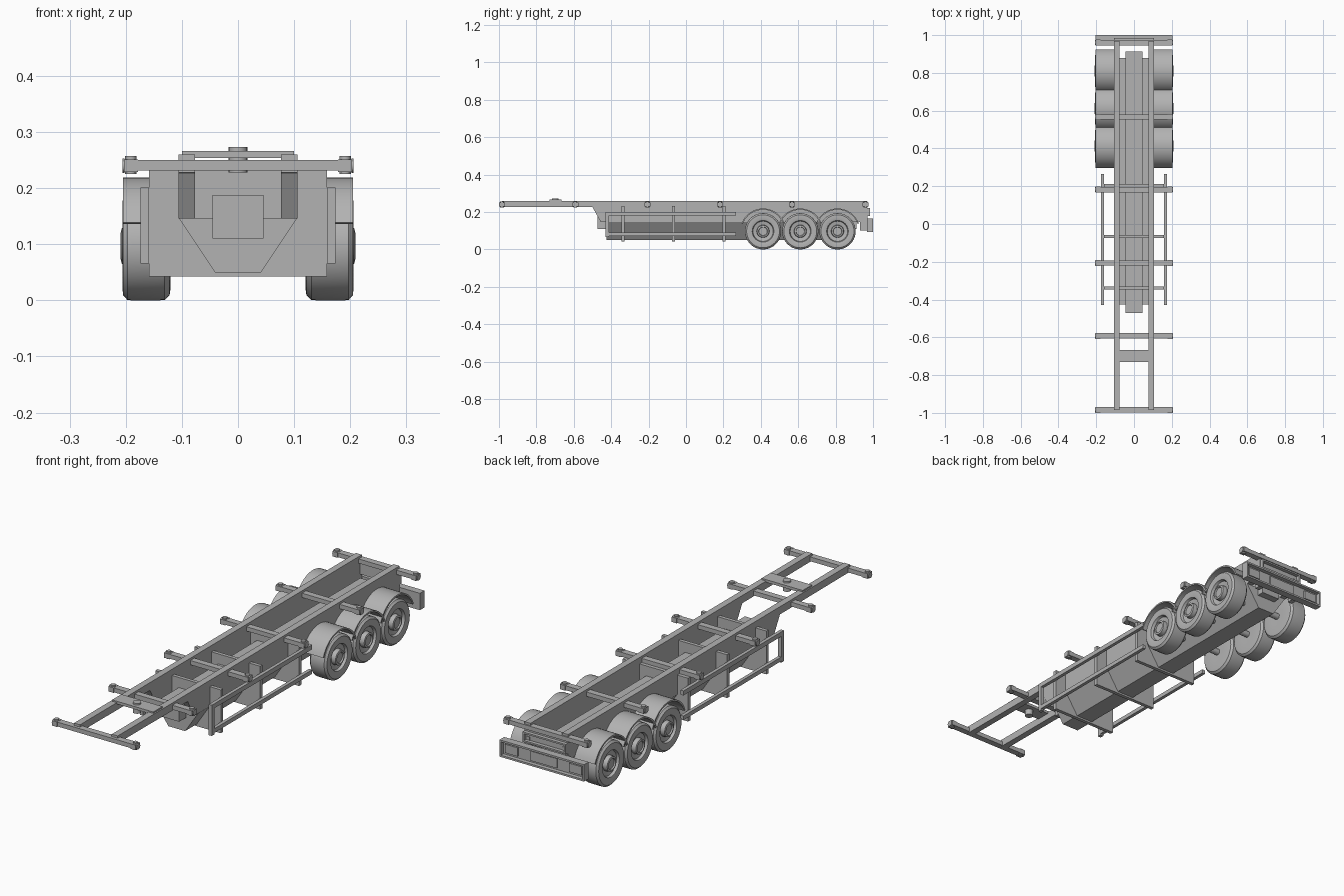
import bpy, bmesh, math
from mathutils import Vector

if "Cube" in bpy.data.objects:
    bpy.data.objects.remove(bpy.data.objects["Cube"])

grey = bpy.data.materials.new("grey_paint")
grey.diffuse_color = (0.45, 0.45, 0.45, 1)
grey.use_nodes = True
grey.node_tree.nodes["Principled BSDF"].inputs["Base Color"].default_value = grey.diffuse_color


def make(name, bm, smooth=False):
    bmesh.ops.recalc_face_normals(bm, faces=bm.faces[:])
    me = bpy.data.meshes.new(name)
    bm.to_mesh(me)
    bm.free()
    me.materials.append(grey)
    ob = bpy.data.objects.new(name, me)
    bpy.context.collection.objects.link(ob)
    if smooth:
        bpy.ops.object.select_all(action='DESELECT')
        ob.select_set(True)
        bpy.context.view_layer.objects.active = ob
        bpy.ops.object.shade_smooth_by_angle(angle=math.radians(35))
    return ob


def box(name, x0, x1, y0, y1, z0, z1):
    return prism(name, [(y0, z0), (y1, z0), (y1, z1), (y0, z1)], x0, x1)


def prism(name, pts, a, b, axis='x', smooth=False):
    """Extrude a closed profile along x (points are y,z) or y (points are x,z)."""
    bm = bmesh.new()
    at = (lambda p, t: (t, *p)) if axis == 'x' else (lambda p, t: (p[0], t, p[1]))
    lo = [bm.verts.new(at(p, a)) for p in pts]
    hi = [bm.verts.new(at(p, b)) for p in pts]
    bm.faces.new(lo)
    bm.faces.new(hi)
    n = len(pts)
    for i in range(n):
        j = (i + 1) % n
        bm.faces.new((lo[i], lo[j], hi[j], hi[i]))
    return make(name, bm, smooth)


def lathe(name, prof, centre, axis='x', n=32):
    """Revolve (radius, offset) points about an axis through centre."""
    bm = bmesh.new()
    rings = []
    for r, t in prof:
        ring = []
        for i in range(n):
            c, s = r * math.cos(math.tau * i / n), r * math.sin(math.tau * i / n)
            v = Vector((t, c, s)) if axis == 'x' else Vector((c, s, t))
            ring.append(bm.verts.new(v + Vector(centre)))
        rings.append(ring)
    for a, b in zip(rings, rings[1:]):
        for i in range(n):
            j = (i + 1) % n
            bm.faces.new((a[i], a[j], b[j], b[i]))
    bm.faces.new(rings[0])
    bm.faces.new(rings[-1])
    return make(name, bm, True)


# main gooseneck beams
beam = [(-0.985, 0.26), (-0.985, 0.228), (-0.50, 0.226), (-0.455, 0.146),
        (0.968, 0.146), (0.968, 0.26)]
for s in (-1, 1):
    prism("main_beam", beam, s * 0.077, s * 0.106)

# tapered belly pan and central spine box
prism("belly_pan", [(-0.105, 0.146), (-0.041, 0.05), (0.041, 0.05), (0.105, 0.146)],
      -0.425, 0.88, 'y')
box("spine_box", -0.045, 0.045, -0.472, 0.912, 0.11, 0.188)

# container cross bars with twist locks
for y in (-0.984, -0.592, -0.206, 0.182, 0.567, 0.96):
    box("cross_bar", -0.2, 0.2, y - 0.014, y + 0.014, 0.231, 0.25)
    for s in (-1, 1):
        box("bar_end", s * 0.178, s * 0.203, y - 0.016, y + 0.016, 0.229, 0.251)
        lathe("bar_cap", [(0.013, -0.002), (0.013, 0.002)], (s * 0.204, y, 0.24), n=12)
        lathe("twist_lock", [(0.010, 0.225), (0.010, 0.257)], (s * 0.191, y, 0), 'z', 12)

# coupling plate and pin
box("coupling_plate", -0.1, 0.1, -0.73, -0.666, 0.254, 0.266)
lathe("coupling_pin", [(0.017, 0.228), (0.017, 0.273)], (0, -0.70, 0), 'z', 16)

# bulkhead plates with guard posts
for y in (-0.338, -0.066, 0.204):
    box("bulkhead", -0.159, 0.159, y - 0.008, y + 0.008, 0.042, 0.232)

# side guards
for s in (-1, 1):
    for z0, z1 in ((0.181, 0.201), (0.073, 0.091)):
        box("guard_rail", s * 0.159, s * 0.174, -0.415, 0.266, z0, z1)
    box("guard_post", s * 0.159, s * 0.174, -0.43, -0.412, 0.066, 0.201)

# wheels, fenders and axles
R, ZC = 0.097, 0.097
tyre = [(0.035, 0.122), (0.075, 0.12), (0.088, 0.122), (0.0965, 0.131), (R, 0.14), (R, 0.19),
        (0.0965, 0.197), (0.088, 0.205), (0.07, 0.206), (0.058, 0.203), (0.054, 0.192),
        (0.034, 0.188), (0.032, 0.207), (0.024, 0.209), (0.022, 0.203), (0.004, 0.203)]
for y in (0.412, 0.611, 0.81):
    lathe("axle", [(0.014, -0.13), (0.014, 0.13)], (0, y, ZC), n=16)
    arc = [math.radians(20 + 140 * i / 20) for i in range(21)]
    ring = [(y + 0.122 * math.cos(a), ZC + 0.122 * math.sin(a)) for a in arc]
    ring += [(y + 0.115 * math.cos(a), ZC + 0.115 * math.sin(a)) for a in reversed(arc)]
    for s in (-1, 1):
        lathe("wheel", [(r, s * t) for r, t in tyre], (0, y, ZC), n=40)
        prism("fender", ring, s * 0.104, s * 0.205, smooth=True)

# rear bumper: web with flanges, end caps, lamps and plate
box("bumper_web", -0.2, 0.2, 0.968, 0.982, 0.094, 0.165)
for z0, z1 in ((0.092, 0.1), (0.158, 0.166)):
    box("bumper_flange", -0.205, 0.205, 0.968, 1.0, z0, z1)
box("number_panel", -0.065, 0.065, 0.98, 0.988, 0.108, 0.15)
for s in (-1, 1):
    box("bumper_end", s * 0.198, s * 0.205, 0.968, 1.0, 0.092, 0.166)
    box("tail_lamp", s * 0.125, s * 0.185, 0.98, 0.99, 0.11, 0.148)
    box("bumper_bracket", s * 0.08, s * 0.102, 0.93, 0.97, 0.1, 0.2)

# rear end channel between the beams
box("rear_web", -0.1, 0.1, 0.955, 0.968, 0.18, 0.232)
for z0, z1 in ((0.178, 0.185), (0.215, 0.222)):
    box("rear_flange", -0.104, 0.104, 0.96, 0.984, z0, z1)
for s in (-1, 1):
    box("rear_cap", s * 0.098, s * 0.105, 0.96, 0.984, 0.178, 0.222)
